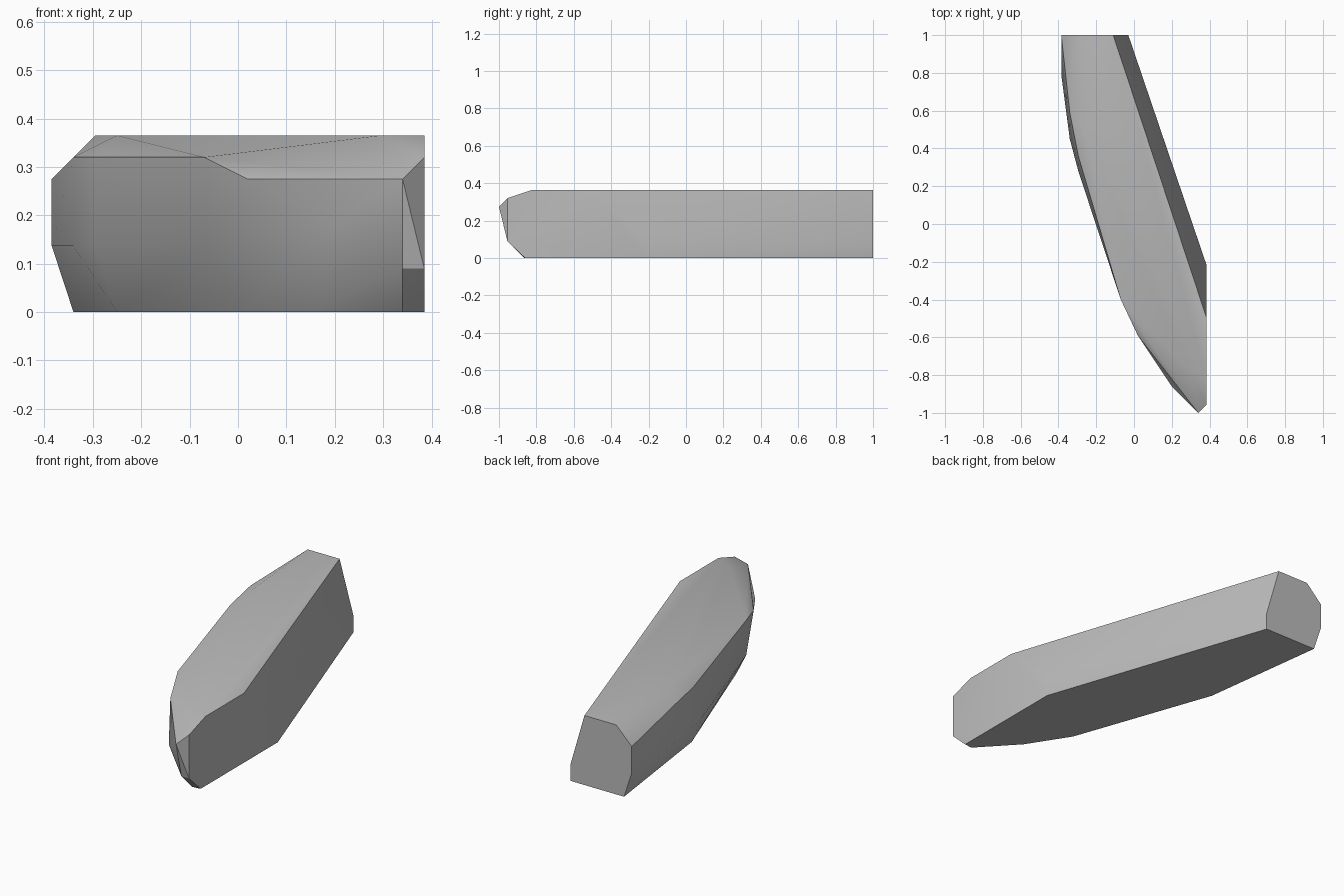
import bpy
import bmesh
import math

cube = bpy.data.objects.get("Cube")
if cube:
    bpy.data.objects.remove(cube, do_unlink=True)

# Levels of the faceted block
TOP, SHOULDER, BROW, WAIST, LOW, BASE = 0.365, 0.32, 0.275, 0.137, 0.09, 0.0
SIDE, BACK = 0.385, 1.0

# Flat end cut at the back
end_cut = [(-SIDE, WAIST), (-SIDE, BROW), (-0.295, TOP), (-0.11, TOP),
           (-0.03, LOW), (-0.03, BASE), (-0.34, BASE)]
corners = [(x, BACK, z) for x, z in end_cut]

# Flat left cut beside the tip
left_cut = [(-0.5, TOP), (-0.82, TOP), (-0.955, SHOULDER), (-0.955, LOW),
            (-0.86, BASE), (-0.22, BASE), (-0.22, LOW)]
corners += [(SIDE, y, z) for y, z in left_cut]

# Curved right flank, one outline per level
flank = {
    TOP: [(-0.25, 0.465), (0.295, -0.775)],
    SHOULDER: [(-0.34, 0.59), (-0.295, 0.36), (-0.07, -0.4)],
    BROW: [(0.02, -0.59), (0.34, -1.0)],
    0.183: [(0.2, -0.86)],
    WAIST: [(-SIDE, 0.79), (-0.34, 0.45), (-0.295, 0.28), (-0.07, -0.4)],
    LOW: [(0.34, -0.955)],
    BASE: [(-0.25, 0.31), (0.02, -0.45), (0.16, -0.67), (0.34, -0.865)],
}
for z, outline in flank.items():
    corners += [(x, y, z) for x, y in outline]

# Solid skin around the corners, with flat areas merged
bm = bmesh.new()
for co in corners:
    bm.verts.new(co)
hull = bmesh.ops.convex_hull(bm, input=bm.verts[:])
loose = [v for v in bm.verts if not v.link_faces]
bmesh.ops.delete(bm, geom=loose, context="VERTS")
bmesh.ops.dissolve_limit(bm, angle_limit=math.radians(0.5),
                         verts=bm.verts[:], edges=bm.edges[:])
bmesh.ops.recalc_face_normals(bm, faces=bm.faces[:])
mesh = bpy.data.meshes.new("stone_block")
bm.to_mesh(mesh)
bm.free()

block = bpy.data.objects.new("stone_block", mesh)
bpy.context.collection.objects.link(block)

# Plain grey stone
grey = bpy.data.materials.new("stone_grey")
grey.use_nodes = True
colour = (0.5, 0.5, 0.5, 1.0)
grey.diffuse_color = colour
grey.node_tree.nodes["Principled BSDF"].inputs["Base Color"].default_value = colour
mesh.materials.append(grey)

bpy.ops.object.select_all(action="DESELECT")
block.select_set(True)
bpy.context.view_layer.objects.active = block
bpy.ops.object.shade_smooth_by_angle(angle=math.radians(30))
